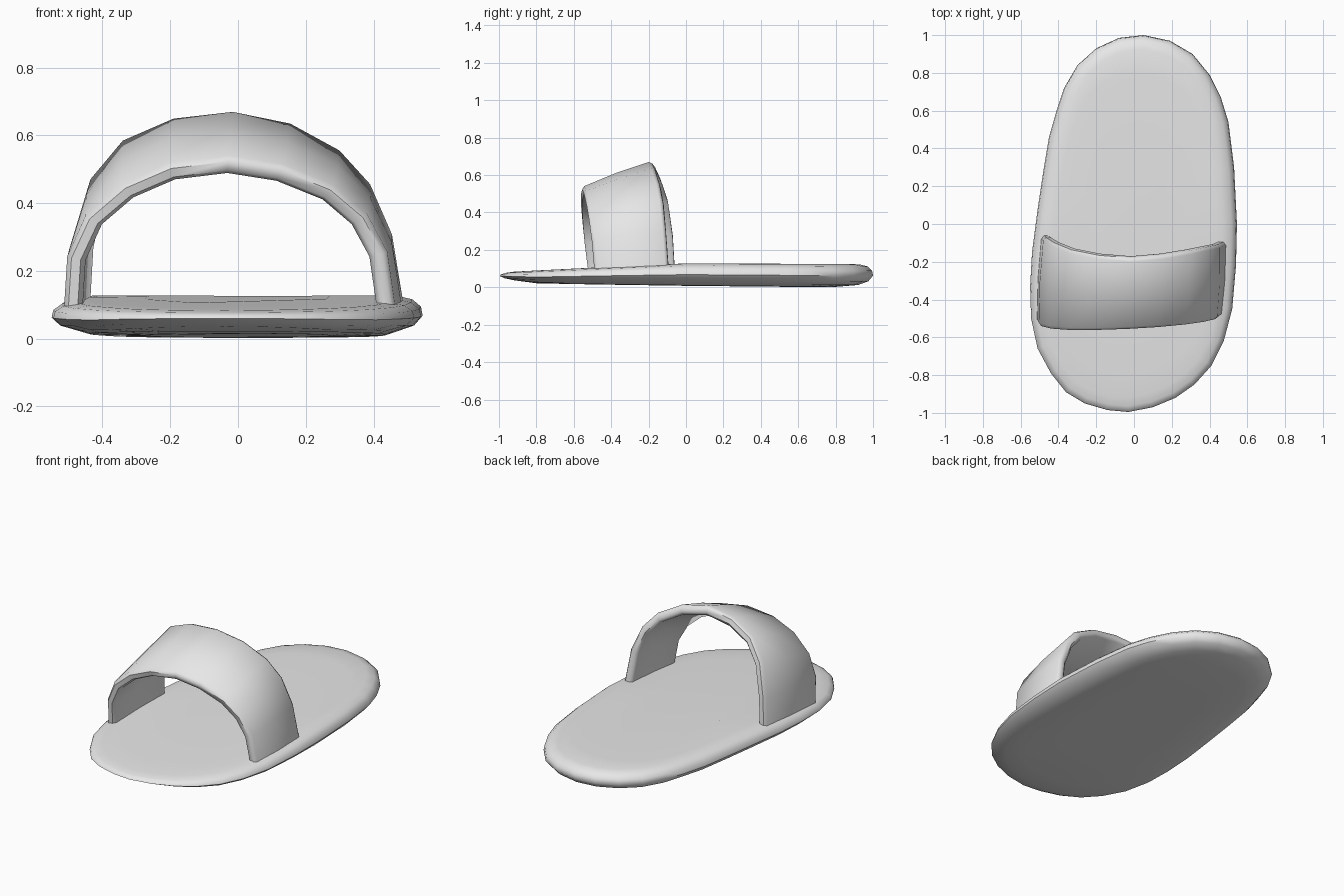
import bpy
import bmesh
import math
from mathutils import Vector

if "Cube" in bpy.data.objects:
    bpy.data.objects.remove(bpy.data.objects["Cube"])

grey = bpy.data.materials.new("light grey")
grey.use_nodes = True
grey.diffuse_color = (0.8, 0.8, 0.8, 1)
grey.node_tree.nodes["Principled BSDF"].inputs["Base Color"].default_value = (0.8, 0.8, 0.8, 1)


def loft(name, rings, closed_angle):
    """Join equal closed rings into a capped, smooth-shaded skin."""
    bm = bmesh.new()
    loops = [[bm.verts.new(p) for p in ring] for ring in rings]
    n = len(loops[0])
    for a, b in zip(loops, loops[1:]):
        for i in range(n):
            j = (i + 1) % n
            bm.faces.new((a[i], a[j], b[j], b[i]))
    bm.faces.new(loops[0][::-1])
    bm.faces.new(loops[-1])
    bmesh.ops.recalc_face_normals(bm, faces=bm.faces)
    mesh = bpy.data.meshes.new(name)
    bm.to_mesh(mesh)
    bm.free()
    mesh.materials.append(grey)
    obj = bpy.data.objects.new(name, mesh)
    bpy.context.collection.objects.link(obj)
    bpy.ops.object.select_all(action="DESELECT")
    obj.select_set(True)
    bpy.context.view_layer.objects.active = obj
    bpy.ops.object.shade_smooth_by_angle(angle=math.radians(closed_angle))
    return obj


def blend(table, y):
    """Piecewise linear height along the foot."""
    for (y0, z0), (y1, z1) in zip(table, table[1:]):
        if y <= y1:
            return z0 + (z1 - z0) * (y - y0) / (y1 - y0)
    return table[-1][1]


# Sole: asymmetric outline, thin at the toe, rounded rim
outline = [(.05, 1), (.19, .97), (.31, .9), (.4, .79), (.46, .67), (.5, .54),
           (.53, .3), (.545, 0), (.54, -.22), (.52, -.45), (.475, -.62),
           (.41, -.75), (.32, -.85), (.22, -.92), (.1, -.97), (-.03, -.995),
           (-.14, -.985), (-.26, -.95), (-.36, -.89), (-.44, -.79), (-.51, -.66),
           (-.545, -.5), (-.55, -.33), (-.54, -.15), (-.51, .08), (-.48, .28),
           (-.45, .46), (-.41, .6), (-.37, .72), (-.3, .84), (-.2, .93), (-.08, .985)]
top_line = [(-1, .08), (-.5, .105), (0, .128), (1, .124)]
base_line = [(-1, .04), (-.8, .02), (0, .008), (.8, 0), (1, 0)]
rim = [(.5, 0), (.2, .02), (.08, .1), (.025, .26), (0, .5),
       (.005, .72), (.03, .9), (.075, .99), (.2, 1), (.5, 1)]
pts = [Vector((x, y, 0)) for x, y in outline]
rings = []
for inset, h in rim:
    ring = []
    for i, p in enumerate(pts):
        t = (pts[(i + 1) % len(pts)] - pts[i - 1]).normalized()
        if inset < .1:
            q = p + Vector((t.y, -t.x, 0)) * inset
        else:
            q = p * (1 - inset)
        low, high = blend(base_line, q.y), blend(top_line, q.y)
        ring.append((q.x, q.y, low + (high - low) * h))
    rings.append(ring)
loft("sole", rings, 50)

# Strap: arch between a low front edge and a higher back edge
front = [(-.515, -.52, .08), (-.505, -.54, .24), (-.45, -.555, .36),
         (-.34, -.565, .455), (-.2, -.565, .515), (-.03, -.56, .535),
         (.13, -.55, .51), (.28, -.535, .45), (.38, -.52, .365),
         (.44, -.505, .255), (.465, -.49, .08)]
back = [(-.49, -.06, .11), (-.48, -.07, .28), (-.435, -.1, .475),
        (-.34, -.14, .59), (-.19, -.17, .655), (-.015, -.185, .675),
        (.155, -.17, .64), (.3, -.145, .56), (.39, -.125, .46),
        (.455, -.11, .31), (.49, -.095, .1)]
front, back = [[Vector(p) for p in edge] for edge in (front, back)]
section = [(.04, 0), (.5, -.12), (.96, 0), (1, .25), (1, .75),
           (.96, 1), (.5, .9), (.04, 1), (0, .75), (0, .25)]
thickness = .055
mids = [(f + b) / 2 for f, b in zip(front, back)]
rings = []
for i, (f, b) in enumerate(zip(front, back)):
    along = mids[min(i + 1, len(mids) - 1)] - mids[max(i - 1, 0)]
    inward = along.cross(b - f).normalized() * -1
    if i in (0, len(mids) - 1):
        inward.z = 0
        inward.normalize()
    rings.append([f.lerp(b, u) + inward * (d * thickness) for u, d in section])
loft("strap", rings, 50)
